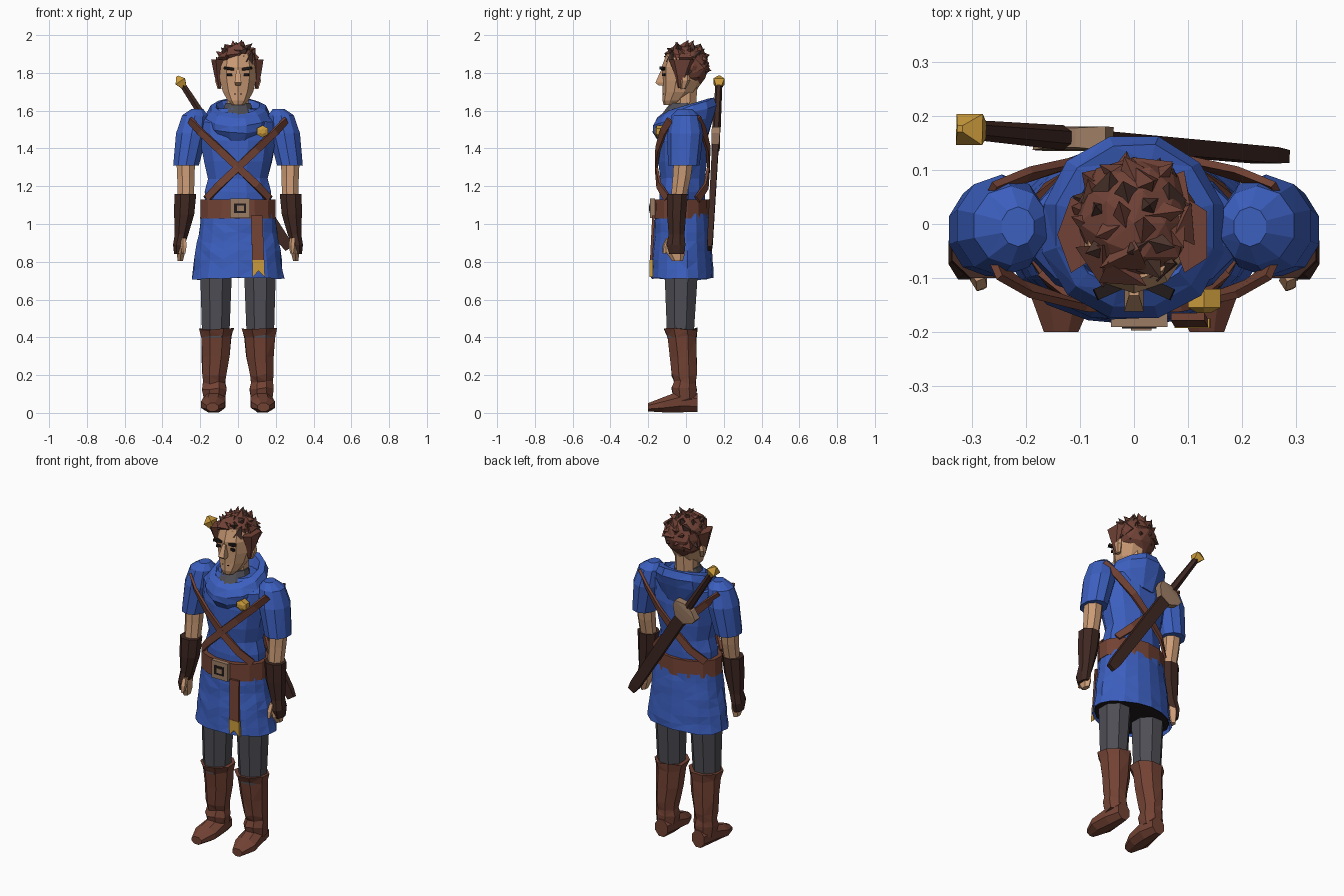
import bpy, bmesh, math, random
from mathutils import Matrix, Vector

if "Cube" in bpy.data.objects:
    bpy.data.objects.remove(bpy.data.objects["Cube"])

random.seed(4)


def mat(name, rgb):
    m = bpy.data.materials.new(name)
    m.diffuse_color = (*rgb, 1)
    m.use_nodes = True
    m.node_tree.nodes["Principled BSDF"].inputs["Base Color"].default_value = m.diffuse_color
    return m


BLUE = mat("blue_cloth", (0.045, 0.115, 0.52))
BROWN = mat("brown_leather", (0.17, 0.055, 0.034))
DARK = mat("dark_leather", (0.05, 0.021, 0.016))
HAIR = mat("hair_brown", (0.165, 0.055, 0.038))
HAIR2 = mat("hair_shadow_brown", (0.075, 0.035, 0.027))
SKIN = mat("skin", (0.60, 0.33, 0.18))
GREY = mat("grey_cloth", (0.075, 0.075, 0.09))
GOLD = mat("gold", (0.60, 0.33, 0.045))
TAN = mat("tan_metal", (0.33, 0.20, 0.125))
BLACK = mat("near_black", (0.015, 0.01, 0.01))


def finish(bm, name, *mats):
    bmesh.ops.recalc_face_normals(bm, faces=bm.faces)
    me = bpy.data.meshes.new(name)
    bm.to_mesh(me)
    bm.free()
    ob = bpy.data.objects.new(name, me)
    bpy.context.collection.objects.link(ob)
    for m in mats:
        me.materials.append(m)
    return ob


def skin_rings(bm, loops, caps=True):
    n = len(loops[0])
    vs = [[bm.verts.new(p) for p in lp] for lp in loops]
    for a, b in zip(vs, vs[1:]):
        for i in range(n):
            bm.faces.new((a[i], a[(i + 1) % n], b[(i + 1) % n], b[i]))
    if caps:
        bm.faces.new(vs[0])
        bm.faces.new(vs[-1])


def loft(name, m, rings, n=8, axis="z", xf=None, caps=True, jitter=0.0, tri=False):
    """rings: (x, y, z, half width, half depth, tilt)"""
    loops = []
    k = 1 / math.cos(math.pi / n)
    for r in rings:
        x, y, z, a, b = r[:5]
        tilt = r[5] if len(r) > 5 else 0
        lp = []
        for i in range(n):
            t = (i + 0.5) * math.tau / n
            j = k * (1 + random.uniform(-jitter, jitter))
            u, v = a * j * math.cos(t), b * j * math.sin(t)
            dz = random.uniform(-jitter, jitter) * 0.3
            p = Vector((x + u, y + v, z + tilt * v + dz)) if axis == "z" else Vector((x + u, y, z + v))
            lp.append(xf @ p if xf else p)
        loops.append(lp)
    bm = bmesh.new()
    skin_rings(bm, loops, caps)
    if tri:
        bmesh.ops.triangulate(bm, faces=[f for f in bm.faces if len(f.verts) == 4])
    return finish(bm, name, m)


def box(name, m, c, size, rot=None):
    bm = bmesh.new()
    bmesh.ops.create_cube(bm, size=1)
    M = Matrix.Translation(c) @ (rot or Matrix()) @ Matrix.Diagonal((*size, 1))
    bmesh.ops.transform(bm, matrix=M, verts=bm.verts)
    return finish(bm, name, m)


def ribbon(name, m, pts, w=0.04, th=0.014):
    pts = [Vector(p) for p in pts]
    loops = []
    for i, p in enumerate(pts):
        t = (pts[min(i + 1, len(pts) - 1)] - pts[max(i - 1, 0)]).normalized()
        nr = Vector((p.x * 0.6, p.y + 0.02, 0)).normalized()
        s = t.cross(nr).normalized() * w / 2
        nr = s.cross(t).normalized() * th / 2
        loops.append([p + s + nr, p - s + nr, p - s - nr, p + s - nr])
    bm = bmesh.new()
    skin_rings(bm, loops)
    return finish(bm, name, m)


# Legs, boots, arms and face sides, mirrored left and right
for s, side in ((1, "left"), (-1, "right")):
    def L(part, m, rings, **kw):
        return loft(f"{side}_{part}", m, [(s * r[0], *r[1:]) for r in rings], **kw)

    L("trouser_leg", GREY, [(.118, -.03, .40, .072, .07), (.116, -.025, .78, .085, .09)])
    L("boot_shaft", BROWN, [(.125, -.005, .07, .055, .058), (.126, -.01, .13, .064, .066),
                            (.126, -.005, .16, .058, .056), (.126, -.01, .20, .062, .066),
                            (.118, -.015, .30, .073, .07), (.115, -.022, .40, .08, .077),
                            (.113, -.027, .445, .092, .088)], jitter=.03, tri=True)
    L("boot_foot", BROWN, [(.122, .06, .055, .04, .05), (.124, -.03, .06, .058, .057),
                           (.132, -.12, .043, .064, .04), (.135, -.2, .03, .032, .022)], axis="y")
    L("sleeve", BLUE, [(.215, -.005, 1.61, .03, .035), (.228, -.003, 1.575, .068, .07),
                       (.245, -.003, 1.48, .083, .09), (.275, -.012, 1.31, .068, .08)], n=10, tri=True)
    L("upper_arm", SKIN, [(.277, -.012, 1.36, .05, .052), (.276, -.022, 1.25, .046, .048),
                          (.276, -.04, 1.13, .042, .04)], tri=True)
    L("bracer", DARK, [(.279, -.045, 1.16, .058, .055), (.285, -.05, 1.05, .053, .05),
                       (.299, -.05, .945, .036, .042)])
    L("glove", DARK, [(.299, -.05, .945, .036, .042), (.313, -.053, .89, .031, .05),
                      (.318, -.05, .84, .02, .038)])
    L("fingers", SKIN, [(.298, -.055, .91, .02, .042), (.302, -.055, .85, .022, .044),
                        (.306, -.045, .805, .014, .025)], n=6)
    L("thumb", SKIN, [(.288, -.09, .925, .012, .014), (.286, -.105, .885, .014, .016),
                      (.286, -.115, .845, .008, .008)], n=5)
    # Ear, eye, brow, sideburn
    L("ear", SKIN, [(.098, -.015, 1.715, .01, .012), (.108, -.005, 1.76, .014, .024),
                    (.104, -.005, 1.79, .01, .02)], n=6)
    tilt = Matrix.Rotation(-s * .42, 4, "Z")
    box(f"{side}_eye", BLACK, (s * .045, -.115, 1.79), (.03, .014, .013), tilt)
    box(f"{side}_eyebrow", BLACK, (s * .044, -.119, 1.822), (.06, .022, .014),
        tilt @ Matrix.Rotation(-s * .15, 4, "Y"))
    L("sideburn", HAIR, [(.098, -.03, 1.72, .006, .01), (.104, -.025, 1.79, .018, .03),
                         (.105, -.02, 1.87, .03, .06)], n=5)
    # Crossed straps, front and back
    ribbon(f"{side}_front_strap", BROWN, [(s * .255, -.085, 1.55), (s * .2, -.12, 1.49),
           (s * .1, -.15, 1.395), (0, -.158, 1.30), (-s * .1, -.144, 1.205), (-s * .165, -.1, 1.135)])
    ribbon(f"{side}_back_strap", BROWN, [(s * .265, .06, 1.56), (s * .2, .09, 1.5),
           (s * .1, .117, 1.40), (0, .12, 1.30), (-s * .1, .107, 1.2), (-s * .17, .06, 1.13)])

# Tunic body, skirt and dark lining
loft("tunic_body", BLUE, [(0, -.02, 1.08, .17, .12), (0, -.02, 1.17, .175, .122),
     (0, -.018, 1.24, .158, .117), (0, -.018, 1.33, .178, .128), (0, -.018, 1.44, .2, .13),
     (0, -.015, 1.54, .2, .118), (0, -.005, 1.61, .11, .09)], n=12, jitter=.012, tri=True)
loft("tunic_skirt", BLUE, [(0, -.02, 1.05 - .34 * i / 7, .196 + .046 * i / 7, .142 + .022 * i / 7)
     for i in range(8)], n=18, caps=False, jitter=.022, tri=True)
loft("skirt_lining", BLACK, [(0, -.02, .722, .228, .152), (0, -.02, 1.0, .185, .13)], n=18)

# Belt with buckle and hanging end
loft("belt", BROWN, [(0, -.025, 1.03, .2, .145), (0, -.025, 1.13, .198, .143)], n=14)
box("buckle_plate", TAN, (.01, -.178, 1.083), (.105, .026, .105))
box("buckle_opening", BLACK, (.01, -.191, 1.083), (.064, .006, .052))
box("buckle_bar", TAN, (.013, -.194, 1.083), (.038, .006, .028))
hang = Matrix.Rotation(-.05, 4, "X") @ Matrix.Rotation(-.03, 4, "Y")
box("belt_end", BROWN, (.103, -.178, .92), (.062, .014, .25), hang)
bm = bmesh.new()
tip = [(.075, .81), (.14, .81), (.142, .72), (.109, .752), (.078, .72)]
skin_rings(bm, [[(x, y, z) for x, z in tip] for y in (-.175, -.193)])
finish(bm, "belt_end_tip", GOLD)

# Hood lying round the shoulders, scarf and neck
loft("hood", BLUE, [(0, -.012, 1.445, .115, .125, .15), (0, -.012, 1.53, .165, .163, .28),
     (0, -.008, 1.575, .168, .168, .34), (0, -.004, 1.615, .145, .15, .36),
     (0, -.004, 1.625, .115, .118, .34), (0, 0, 1.56, .08, .08, .2)], n=12, jitter=.02, tri=True)
loft("scarf", GREY, [(0, -.03, 1.50, .11, .11), (0, -.03, 1.575, .09, .098),
                     (0, -.018, 1.64, .066, .062)], n=10)
loft("neck", SKIN, [(0, -.005, 1.55, .058, .055), (0, -.005, 1.74, .06, .065)])
loft("brooch", GOLD, [(.13, -.165, 1.49, .012, .012), (.13, -.155, 1.49, .03, .028),
                      (.13, -.12, 1.49, .03, .028)], n=6, axis="y")

# Head, nose and mouth
loft("head", SKIN, [(0, -.082, 1.63, .032, .034), (0, -.062, 1.655, .056, .06),
     (0, -.035, 1.70, .08, .084), (0, -.02, 1.76, .096, .1), (0, -.015, 1.83, .1, .108),
     (0, -.01, 1.9, .085, .09)], n=10, tri=True)
loft("nose", SKIN, [(0, -.128, 1.733, .014, .016), (0, -.137, 1.748, .018, .025),
                    (0, -.12, 1.815, .009, .012)], n=4)
box("mouth", BLACK, (0, -.114, 1.688), (.042, .012, .006))

# Hair: rough cap cleared from the face, plus pointed tufts
bm = bmesh.new()
bmesh.ops.create_icosphere(bm, subdivisions=2, radius=1)
for v in bm.verts:
    v.co *= random.uniform(.93, 1.08)
    v.co = Vector((v.co.x * .116, v.co.y * .122 + .002, v.co.z * .122 + 1.835))
    if v.co.y < -.01 and v.co.z < 1.865:
        v.co.y = -.01 if v.co.z < 1.83 else max(v.co.y, -.06)
        v.co.x *= .9
cap_faces = len(bm.faces)
N = 52
for i in range(N):
    h = 1 - 1.55 * (i + .5) / N
    a = i * 2.39996
    q = math.sqrt(1 - h * h)
    d = Vector((q * math.cos(a), q * math.sin(a), h))
    if d.y < .25 and h < .3:
        continue
    c = Vector((d.x * .098, d.y * .108 - .004, 1.845 + d.z * .1))
    lean = Vector([random.uniform(-.75, .75) for _ in range(3)])
    R = (d + lean).to_track_quat("Z", "Y").to_matrix().to_4x4()
    res = bmesh.ops.create_cone(bm, cap_ends=True, segments=4, radius1=random.uniform(.036, .052),
                                radius2=0, depth=random.uniform(.06, .085),
                                matrix=Matrix.Translation(c) @ R)
    dark = random.random() < .35
    for v in res["verts"]:
        for f in v.link_faces:
            f.material_index = int(dark)
for v in bm.verts:
    v.co.x = max(-.138, min(.132, v.co.x))
    v.co.y = max(-.168, min(.143, v.co.y))
    v.co.z = min(2.0, v.co.z)
finish(bm, "hair", HAIR, HAIR2)

# Sword in its scabbard, slung diagonally across the back
top, end = Vector((-.305, .175, 1.755)), Vector((.27, .125, .87))
d = (end - top).normalized()
across = Vector((0, 1, 0)).cross(d).normalized()
S = Matrix((across, d.cross(across), d)).transposed().to_4x4()
S.translation = top
length = (end - top).length
loft("sword_pommel", GOLD, [(0, 0, -.032, .006, .006), (0, 0, .0, .029, .029),
                            (0, 0, .036, .014, .014)], n=4, xf=S)
loft("sword_grip", DARK, [(0, 0, .025, .016, .016), (0, 0, .32, .021, .02)], n=6, xf=S)
loft("sword_guard", TAN, [(0, 0, .315, .03, .018), (0, 0, .34, .08, .022),
                          (0, 0, .375, .075, .022), (0, 0, .42, .034, .02)], n=4, xf=S)
loft("scabbard", DARK, [(0, 0, .39, .034, .017), (0, 0, length - .05, .03, .015),
                        (0, 0, length, .022, .012)], n=4, xf=S)
